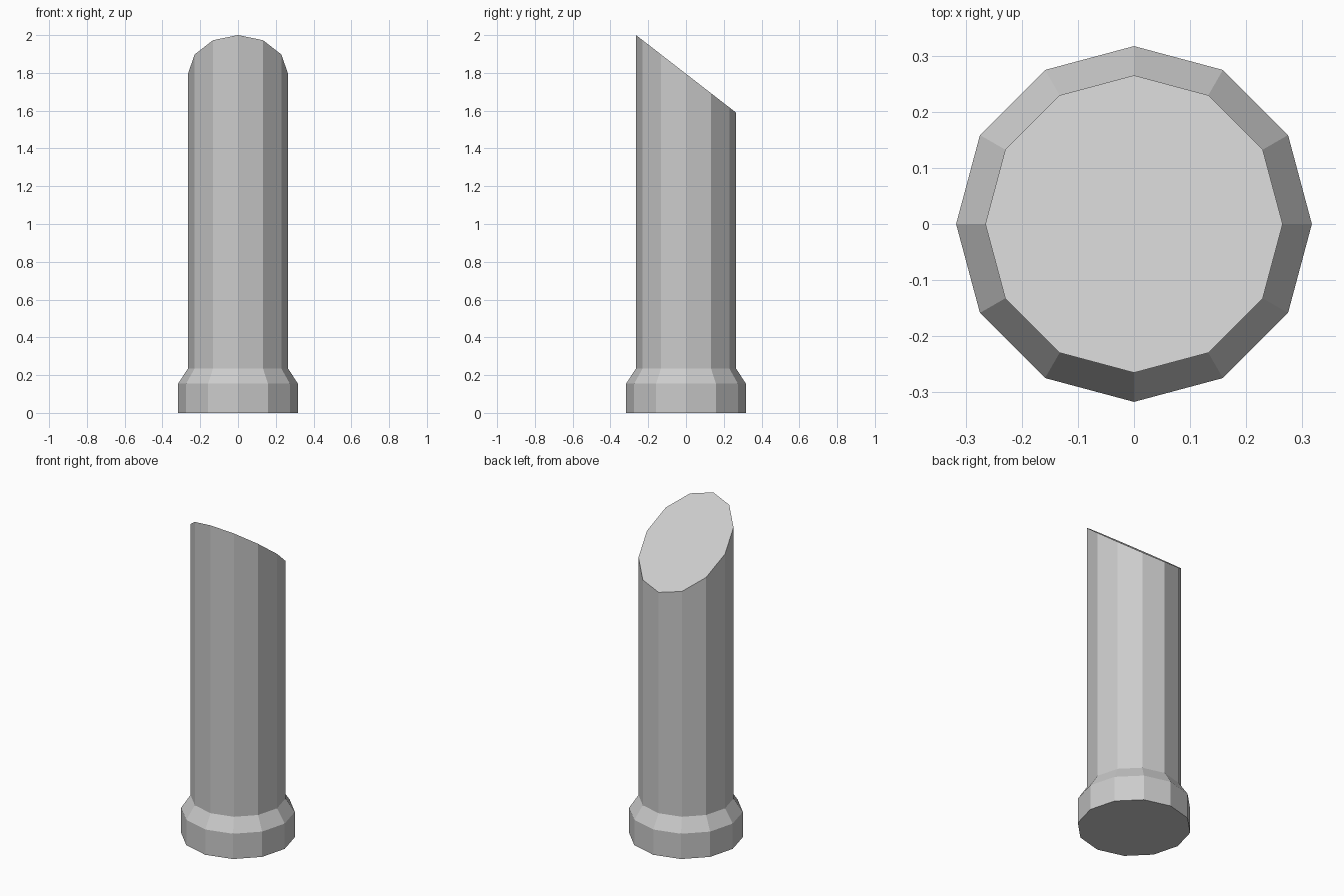
import bpy
import bmesh
from math import cos, sin, tau

cube = bpy.data.objects.get("Cube")
if cube:
    bpy.data.objects.remove(cube, do_unlink=True)

SIDES = 12
BASE_R, POST_R = 0.317, 0.265

grey = bpy.data.materials.new("plain grey")
grey.use_nodes = True
grey.diffuse_color = (0.6, 0.6, 0.6, 1)
grey.node_tree.nodes["Principled BSDF"].inputs["Base Color"].default_value = (0.6, 0.6, 0.6, 1)


def slanted_top(y):
    """Height of the slanted cut, high at the front and low at the back."""
    return 1.795 - 0.775 * y


# Rings from the ground up: foot, collar edge, shoulder, slanted cut
bm = bmesh.new()
rings = []
for radius, height in ((BASE_R, 0), (BASE_R, 0.155), (POST_R, 0.235), (POST_R, None)):
    ring = []
    for i in range(SIDES):
        x, y = radius * cos(tau * i / SIDES), radius * sin(tau * i / SIDES)
        ring.append(bm.verts.new((x, y, slanted_top(y) if height is None else height)))
    rings.append(ring)

# Side walls between neighbouring rings
for low, high in zip(rings, rings[1:]):
    for i in range(SIDES):
        j = (i + 1) % SIDES
        bm.faces.new((low[i], low[j], high[j], high[i]))

# Flat underside and slanted cap
bm.faces.new(rings[0][::-1])
bm.faces.new(rings[-1])

mesh = bpy.data.meshes.new("slanted_post")
bm.to_mesh(mesh)
bm.free()
mesh.materials.append(grey)
post = bpy.data.objects.new("slanted_post", mesh)
bpy.context.collection.objects.link(post)
